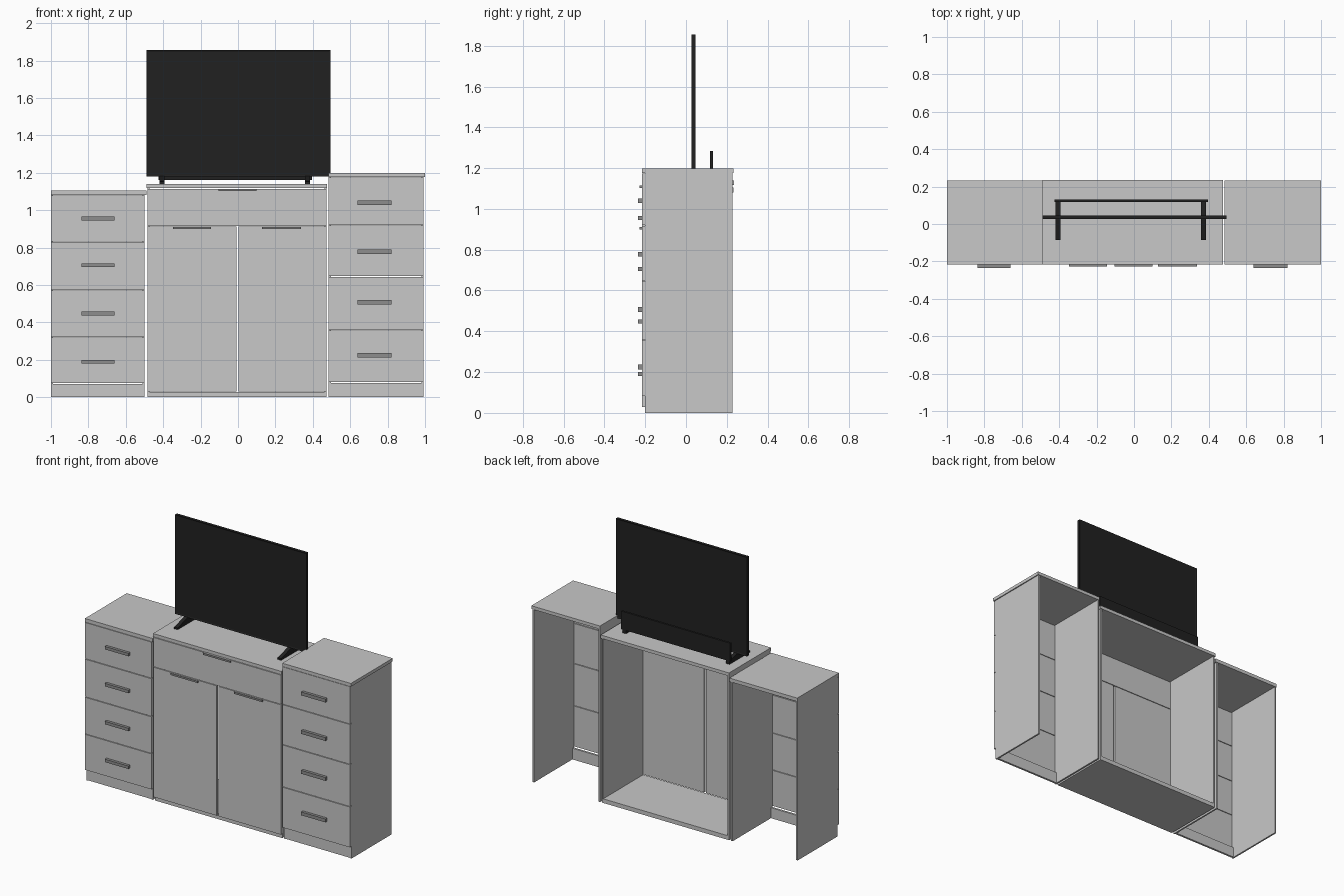
import bpy, bmesh

if "Cube" in bpy.data.objects:
    bpy.data.objects.remove(bpy.data.objects["Cube"])


def material(name, r, g, b):
    m = bpy.data.materials.new(name)
    m.diffuse_color = (r, g, b, 1)
    m.use_nodes = True
    m.node_tree.nodes["Principled BSDF"].inputs["Base Color"].default_value = m.diffuse_color
    return m


BODY = material("light grey", 0.58, 0.58, 0.58)
HANDLE = material("mid grey", 0.27, 0.27, 0.27)
BLACK = material("screen black", 0.015, 0.015, 0.015)


def finish(name, bm, mat):
    bmesh.ops.recalc_face_normals(bm, faces=bm.faces[:])
    me = bpy.data.meshes.new(name)
    bm.to_mesh(me)
    bm.free()
    me.materials.append(mat)
    ob = bpy.data.objects.new(name, me)
    bpy.context.collection.objects.link(ob)
    return ob


def box(name, x, y, z, mat=BODY):
    """Box from (min, max) pairs on each axis."""
    bm = bmesh.new()
    bmesh.ops.create_cube(bm, size=1)
    for v in bm.verts:
        v.co = [lo + (c + 0.5) * (hi - lo) for c, (lo, hi) in zip(v.co, (x, y, z))]
    return finish(name, bm, mat)


def extrude_yz(name, pts, x0, x1, mat):
    """Side profile in y/z, extruded along x."""
    bm = bmesh.new()
    f = bm.faces.new([bm.verts.new((x0, y, z)) for y, z in pts])
    ext = bmesh.ops.extrude_face_region(bm, geom=[f])
    for v in ext["geom"]:
        if isinstance(v, bmesh.types.BMVert):
            v.co.x = x1
    return finish(name, bm, mat)


FRONT, CARCASS, BACK = -0.216, -0.2, 0.229
T = 0.011  # panel thickness


def sides(name, x0, x1, top, z0=0.0):
    for n, a in (("left", x0), ("right", x1 - T)):
        box(f"{name}_{n}_side", (a, a + T), (CARCASS, BACK), (z0, top))


def drawer_cabinet(name, x0, x1, top, slab, top_x, seams, handle_x, handle_z, hh):
    # open-backed carcass: two sides, top slab and recessed plinth
    sides(name, x0, x1, top - slab)
    box(f"{name}_top", top_x, (FRONT, BACK + 0.004), (top - slab, top))
    box(f"{name}_plinth", (x0 + T, x1 - T), (-0.196, -0.182), (0, seams[-1] - 0.004))
    # drawer fronts with bar handles
    for i, z in enumerate(handle_z):
        box(f"{name}_drawer_front_{i + 1}", (x0, x1), (FRONT, CARCASS),
            (seams[i + 1] + 0.002, seams[i] - 0.002))
        box(f"{name}_handle_{i + 1}", handle_x, (-0.235, FRONT),
            (z - hh / 2, z + hh / 2), HANDLE)


drawer_cabinet("left_cabinet", -1.0, -0.5, 1.105, 0.024, (-1.0, -0.49),
               (1.08, 0.831, 0.572, 0.32, 0.075), (-0.837, -0.66),
               (0.956, 0.705, 0.447, 0.19), 0.02)
drawer_cabinet("right_cabinet", 0.485, 0.993, 1.198, 0.022, (0.484, 1.0),
               (1.176, 0.919, 0.645, 0.358, 0.08), (0.64, 0.822),
               (1.04, 0.778, 0.507, 0.225), 0.023)

# centre cabinet: open back, bottom panel, one wide drawer and two doors
CX0, CX1 = -0.485, 0.473
sides("centre_cabinet", CX0, CX1, 1.118, 0.028)
box("centre_bottom", (CX0, CX1), (CARCASS, BACK), (0, 0.028))
box("centre_top", (-0.488, 0.477), (FRONT, BACK + 0.006), (1.118, 1.14))
box("centre_drawer_front", (CX0, CX1), (FRONT, CARCASS), (0.916, 1.114))
box("left_door", (CX0, -0.009), (FRONT, CARCASS), (0.03, 0.912))
box("right_door", (0.004, CX1), (FRONT, CARCASS), (0.03, 0.912))
for n, x0, x1, z in (("drawer", -0.105, 0.1, 1.108),
                     ("left_door", -0.348, -0.145, 0.905),
                     ("right_door", 0.127, 0.338, 0.905)):
    box(f"{n}_edge_handle", (x0, x1), (-0.227, FRONT), (z - 0.006, z + 0.006), HANDLE)

# television: thin panel whose front and back are inset to leave a bezel
tv = box("television_screen", (-0.49, 0.495), (0.026, 0.046), (1.18, 1.855), BLACK)
bm = bmesh.new()
bm.from_mesh(tv.data)
bm.normal_update()
faces = [f for f in bm.faces if abs(f.normal.y) > 0.9]
bmesh.ops.inset_individual(bm, faces=faces, thickness=0.012, depth=-0.003)
bm.to_mesh(tv.data)
bm.free()

# rear bar behind the screen and the two feet that carry both
box("rear_bar", (-0.425, 0.395), (0.118, 0.132), (1.162, 1.285), BLACK)
for n, x in (("left", -0.42), ("right", 0.358)):
    extrude_yz(f"{n}_foot",
               ((-0.085, 1.14), (0.132, 1.14), (0.132, 1.165), (0.05, 1.182),
                (0.022, 1.182), (-0.085, 1.152)), x, x + 0.026, BLACK)
